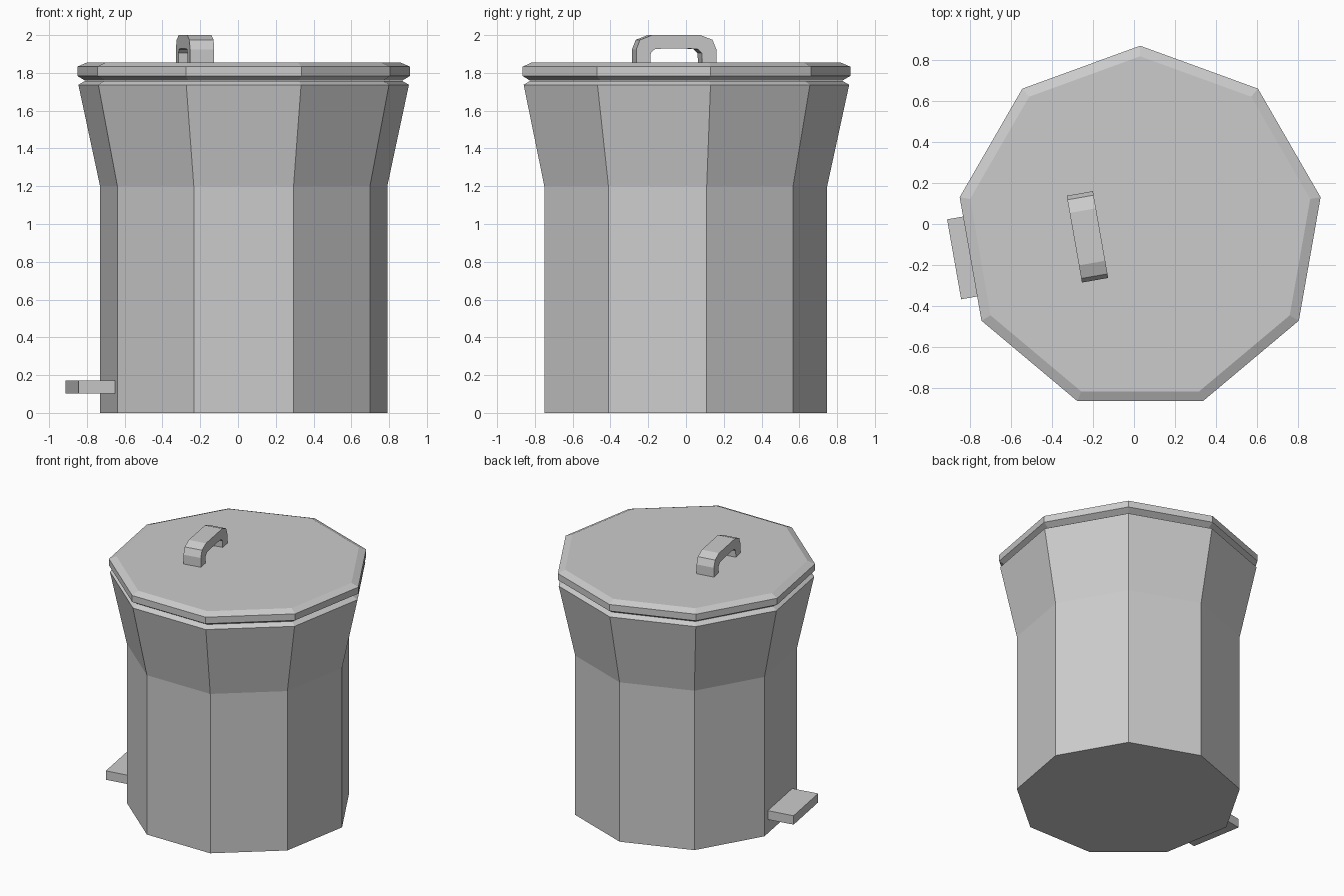
import bpy, bmesh, math
from mathutils import Matrix

if "Cube" in bpy.data.objects:
    bpy.data.objects.remove(bpy.data.objects["Cube"])

CENTRE = (0.03, -0.0245, 0)
SIDES = 9
# Local x points out through the pedal side, local y runs along it
PEDAL_SIDE = Matrix.Translation(CENTRE) @ Matrix.Rotation(math.radians(190), 4, 'Z')


def finish(name, bm, matrix):
    bmesh.ops.recalc_face_normals(bm, faces=bm.faces)
    mesh = bpy.data.meshes.new(name)
    bm.to_mesh(mesh)
    bm.free()
    obj = bpy.data.objects.new(name, mesh)
    obj.matrix_world = matrix
    bpy.context.collection.objects.link(obj)
    return obj


def nonagon_stack(name, profile):
    """Closed nine-sided solid from (radius, height) pairs."""
    bm = bmesh.new()
    rings = []
    for r, z in profile:
        angles = [math.pi / 2 + math.tau * i / SIDES for i in range(SIDES)]
        rings.append([bm.verts.new((r * math.cos(a), r * math.sin(a), z)) for a in angles])
    for lower, upper in zip(rings, rings[1:]):
        for i in range(SIDES):
            j = (i + 1) % SIDES
            bm.faces.new((lower[i], lower[j], upper[j], upper[i]))
    bm.faces.new(rings[0][::-1])
    bm.faces.new(rings[-1])
    return finish(name, bm, Matrix.Translation(CENTRE))


# Bin body: straight below, flared above, chamfered rim
nonagon_stack("bin_body", [(0.772, 0), (0.772, 1.2), (0.8885, 1.737), (0.852, 1.758)])

# Lid: chamfered slab resting on the rim
nonagon_stack("lid", [(0.852, 1.759), (0.8945, 1.784), (0.8945, 1.833), (0.843, 1.855)])

# Handle: arched strap, outer and inner half profiles mirrored across the middle
outer = [(0.215, 1.845), (0.215, 1.925), (0.195, 1.975), (0.13, 2.0)]
inner = [(0.14, 1.845), (0.137, 1.905), (0.117, 1.925), (0.08, 1.928)]
outer += [(-y, z) for y, z in reversed(outer)]
inner += [(-y, z) for y, z in reversed(inner)]
bm = bmesh.new()
sections = []
for (yo, zo), (yi, zi) in zip(outer, inner):
    corners = [(-0.065, yo, zo), (0.065, yo, zo), (0.065, yi, zi), (-0.065, yi, zi)]
    sections.append([bm.verts.new(c) for c in corners])
for a, b in zip(sections, sections[1:]):
    for i in range(4):
        j = (i + 1) % 4
        bm.faces.new((a[i], a[j], b[j], b[i]))
bm.faces.new(sections[0])
bm.faces.new(sections[-1])
finish("lid_handle", bm, PEDAL_SIDE @ Matrix.Translation((0.26, -0.007, 0)))

# Foot pedal
bm = bmesh.new()
bmesh.ops.create_cube(bm, size=1, matrix=Matrix.Diagonal((0.22, 0.396, 0.067, 1)))
finish("foot_pedal", bm, PEDAL_SIDE @ Matrix.Translation((0.81, -0.012, 0.137)))
